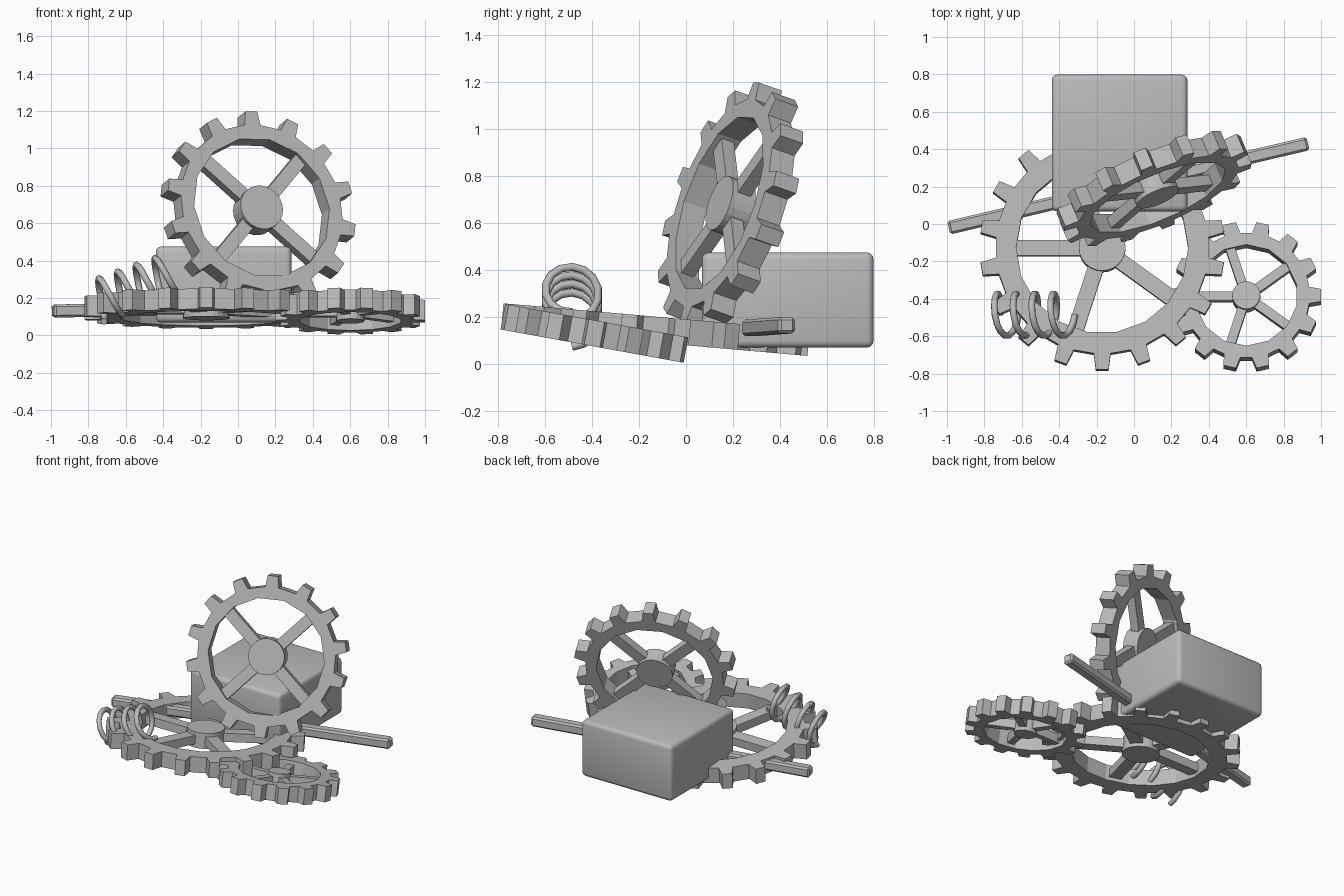
import bpy, bmesh
from math import sin, cos, pi, radians
from mathutils import Matrix, Vector

cube = bpy.data.objects.get("Cube")
if cube:
    bpy.data.objects.remove(cube, do_unlink=True)

grey = bpy.data.materials.new("plain_grey")
grey.use_nodes = True
grey.diffuse_color = (0.5, 0.5, 0.5, 1)
grey.node_tree.nodes["Principled BSDF"].inputs["Base Color"].default_value = (0.5, 0.5, 0.5, 1)


def add_object(name, bm, matrix):
    bmesh.ops.recalc_face_normals(bm, faces=bm.faces)
    mesh = bpy.data.meshes.new(name)
    bm.to_mesh(mesh)
    bm.free()
    mesh.materials.append(grey)
    obj = bpy.data.objects.new(name, mesh)
    obj.matrix_world = matrix
    bpy.context.collection.objects.link(obj)
    return obj


def smooth(obj, angle):
    bpy.ops.object.select_all(action='DESELECT')
    obj.select_set(True)
    bpy.context.view_layer.objects.active = obj
    bpy.ops.object.shade_smooth_by_angle(angle=radians(angle))


def gear(name, matrix, teeth, phase, tip, root, inner, hub, spokes, spoke_phase,
         spoke_width, thick=0.11):
    """Toothed rim, round hub and straight spokes, lying in the local XY plane."""
    bm = bmesh.new()
    step = 2 * pi / teeth

    def point(radius, angle):
        return bm.verts.new((radius * cos(angle), radius * sin(angle), -thick / 2))

    # Rim: one sector per tooth
    sectors = []
    for i in range(teeth):
        a = radians(phase) + i * step
        base, top = 0.045 / root, 0.034 / tip
        sectors.append([point(inner, a - step / 2), point(root, a - base),
                        point(tip, a - top), point(tip, a + top), point(root, a + base)])
    for i, sector in enumerate(sectors):
        after = sectors[(i + 1) % teeth]
        bm.faces.new(sector + [after[0]])
        bm.faces.new((after[0], sector[4], after[1]))
    result = bmesh.ops.extrude_face_region(bm, geom=bm.faces[:])
    moved = [g for g in result["geom"] if isinstance(g, bmesh.types.BMVert)]
    bmesh.ops.translate(bm, verts=moved, vec=(0, 0, thick))

    # Hub
    bmesh.ops.create_cone(bm, cap_ends=True, segments=24, radius1=hub, radius2=hub, depth=thick)

    # Spokes
    start, end = hub * 0.8, (inner + root) / 2 - 0.02
    for k in range(spokes):
        turn = Matrix.Rotation(radians(spoke_phase) + k * 2 * pi / spokes, 4, 'Z')
        shape = (turn @ Matrix.Translation(((start + end) / 2, 0, 0))
                 @ Matrix.Diagonal((end - start, spoke_width, thick * 0.55, 1)))
        bmesh.ops.create_cube(bm, size=1, matrix=shape)
    return add_object(name, bm, matrix)


def block(name, size, matrix, bevel, segments):
    bm = bmesh.new()
    bmesh.ops.create_cube(bm, size=1, matrix=Matrix.Diagonal((*size, 1)))
    bmesh.ops.bevel(bm, geom=bm.edges[:], offset=bevel, segments=segments,
                    profile=0.5, affect='EDGES')
    obj = add_object(name, bm, matrix)
    smooth(obj, 35)
    return obj


# Flat gears, each leaning slightly down to the back
gear("large_flat_gear", Matrix.Translation((-0.17, -0.13, 0.146)) @ Matrix.Rotation(radians(-5), 4, 'X'),
     18, 270, 0.655, 0.57, 0.46, 0.125, 5, 180, 0.085)
gear("small_flat_gear", Matrix.Translation((0.6, -0.39, 0.13)) @ Matrix.Rotation(radians(-10.3), 4, 'X'),
     14, 0, 0.4, 0.34, 0.275, 0.075, 5, 180, 0.05)

# Upright gear, leaning back and turned sideways
normal = Vector((0.37, -0.876, 0.31)).normalized()
across = (Vector((1, 0, 0)) - normal * normal.x).normalized()
up = normal.cross(across)
lean = Matrix((across, up, normal)).transposed().to_4x4()
gear("upright_gear", Matrix.Translation((0.107, 0.19, 0.668)) @ lean,
     14, 96.5, 0.54, 0.465, 0.392, 0.122, 4, 53, 0.075)

# Rounded box
block("rounded_box", (0.725, 0.73, 0.405), Matrix.Translation((-0.077, 0.433, 0.272)), 0.028, 3)

# Long bar
tail, head = Vector((-0.99, -0.02, 0.13)), Vector((0.93, 0.43, 0.165))
direction = head - tail
turn = direction.to_track_quat('X', 'Z').to_matrix().to_4x4()
block("long_bar", (direction.length, 0.073, 0.07),
      Matrix.Translation((tail + head) / 2) @ turn, 0.012, 1)

# Coil spring, rising to the left
first, last = Vector((-0.755, -0.485, 0.18)), Vector((-0.355, -0.485, 0.325))
axis = (last - first).normalized()
side = Vector((0, 1, 0))
lift = axis.cross(side)
turns, per_turn, radius = 4, 14, 0.113
curve = bpy.data.curves.new("coil_path", 'CURVE')
curve.dimensions = '3D'
curve.bevel_depth = 0.018
curve.bevel_resolution = 2
curve.use_fill_caps = True
spline = curve.splines.new('POLY')
count = turns * per_turn
spline.points.add(count)
for i, p in enumerate(spline.points):
    a = 2 * pi * i / per_turn
    pos = first.lerp(last, i / count) + radius * (sin(a) * side - cos(a) * lift)
    p.co = (*pos, 1)
helper = bpy.data.objects.new("coil_path", curve)
bpy.context.collection.objects.link(helper)
bpy.context.view_layer.update()
bm = bmesh.new()
tube = helper.to_mesh()
bm.from_mesh(tube)
helper.to_mesh_clear()
bpy.data.objects.remove(helper, do_unlink=True)
bmesh.ops.remove_doubles(bm, verts=bm.verts, dist=0.0001)
for f in bm.faces:
    f.material_index = 0
spring = add_object("coil_spring", bm, Matrix.Identity(4))
smooth(spring, 50)
